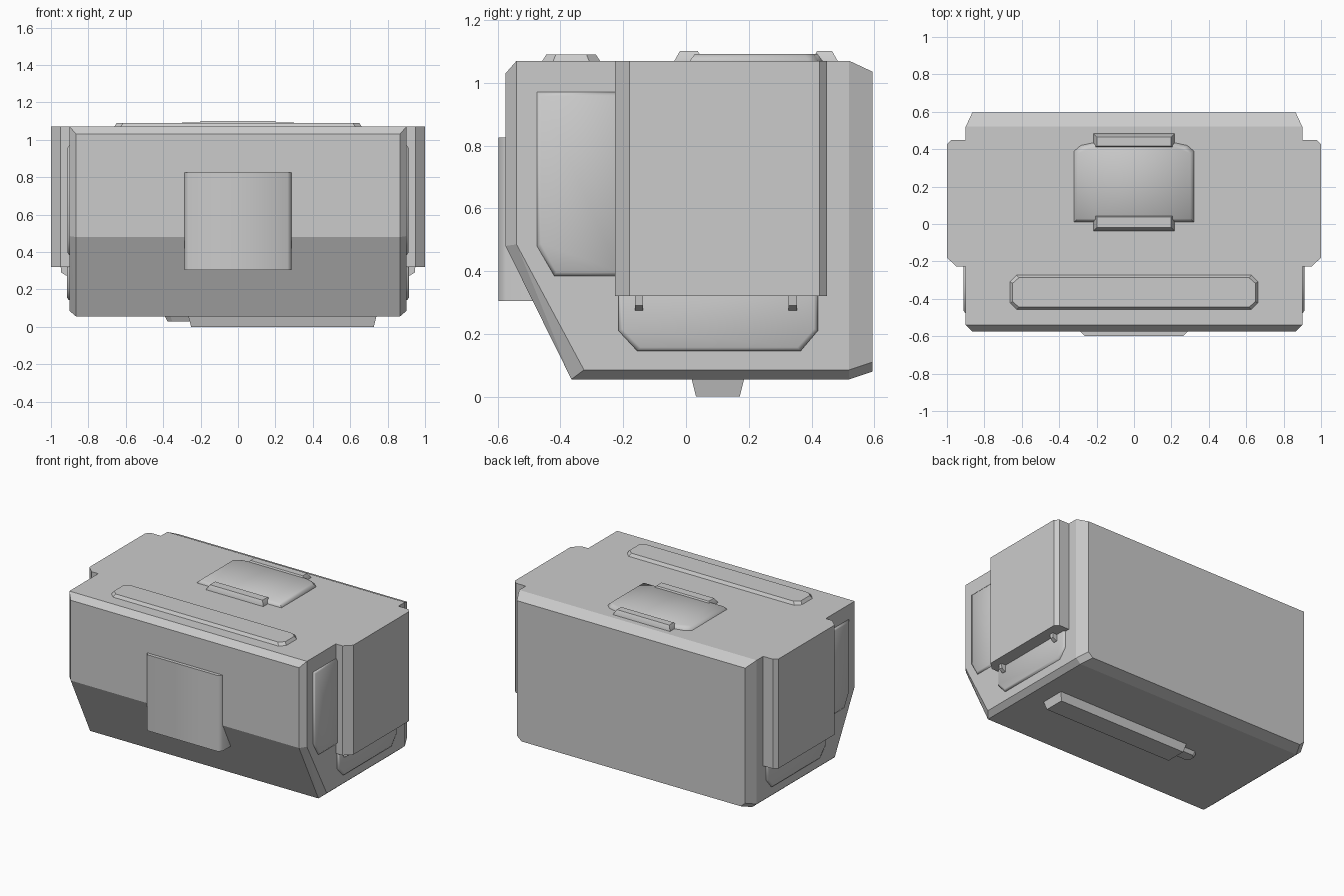
import bpy, bmesh, math

if "Cube" in bpy.data.objects:
    bpy.data.objects.remove(bpy.data.objects["Cube"])


def finish(name, bm, smooth=None, mirror=False):
    bmesh.ops.recalc_face_normals(bm, faces=bm.faces)
    mesh = bpy.data.meshes.new(name)
    bm.to_mesh(mesh)
    bm.free()
    ob = bpy.data.objects.new(name, mesh)
    bpy.context.collection.objects.link(ob)
    if mirror:
        ob.modifiers.new("Mirror", 'MIRROR')
    if smooth:
        bpy.ops.object.select_all(action='DESELECT')
        ob.select_set(True)
        bpy.context.view_layer.objects.active = ob
        bpy.ops.object.shade_smooth_by_angle(angle=math.radians(smooth))
    return ob


def inset(poly, d):
    """Shrink an outline by d on each side of its bounding box."""
    out = []
    axes = list(zip(*poly))
    for p in poly:
        q = []
        for v, vals in zip(p, axes):
            lo, hi = min(vals), max(vals)
            mid = (lo + hi) / 2
            q.append(mid + (v - mid) * (hi - lo - 2 * d) / (hi - lo))
        out.append(tuple(q))
    return out


def loft(name, poly, levels, axis, smooth=None, mirror=False):
    """Stack outline copies along an axis; levels = (position, inset)."""
    place = {'x': lambda u, v, h: (h, u, v),
             'y': lambda u, v, h: (u, h, v),
             'z': lambda u, v, h: (u, v, h)}[axis]
    bm = bmesh.new()
    rings = [[bm.verts.new(place(u, v, h)) for u, v in inset(poly, d)]
             for h, d in levels]
    n = len(poly)
    for a, b in zip(rings, rings[1:]):
        for i in range(n):
            j = (i + 1) % n
            bm.faces.new((a[i], a[j], b[j], b[i]))
    bm.faces.new(rings[0][::-1])
    bm.faces.new(rings[-1])
    return finish(name, bm, smooth, mirror)


def rect(u0, u1, v0, v1, c=0.0):
    """Rectangle outline, optionally with cut corners."""
    if c == 0:
        return [(u0, v0), (u1, v0), (u1, v1), (u0, v1)]
    return [(u0 + c, v0), (u1 - c, v0), (u1, v0 + c), (u1, v1 - c),
            (u1 - c, v1), (u0 + c, v1), (u0, v1 - c), (u0, v0 + c)]


# Main chamfered body, the hull of one mirrored set of corners
corners = [(.9, -.54, 1.07), (.9, -.54, .485), (.9, -.325, .085),
           (.9, .52, .085), (.9, .52, 1.07),
           (.865, -.575, 1.03), (.865, -.575, .48), (.865, -.365, .055),
           (.865, .52, .055), (.865, .595, 1.035), (.865, .595, .11),
           (.83, .595, .08)]
bm = bmesh.new()
for x, y, z in corners:
    for s in (-1, 1):
        bm.verts.new((s * x, y, z))
bmesh.ops.convex_hull(bm, input=bm.verts[:])
bmesh.ops.dissolve_limit(bm, angle_limit=math.radians(2),
                         verts=bm.verts[:], edges=bm.edges[:])
finish("body", bm)

# Thick side plates
loft("side_plate", [(.88, -.227), (.95, -.227), (1, -.18), (1, .425),
                    (.975, .45), (.88, .45)],
     [(.32, 0), (1.07, 0)], 'z', mirror=True)

# Rounded pads below the side plates
loft("lower_side_pad", [(-.155, .145), (.365, .145), (.42, .21), (.42, .4),
                        (-.215, .4), (-.215, .21)],
     [(.88, 0), (.907, 0), (.914, .012)], 'x', 60, True)

# Small hooks hanging below the side plates
for i, y in enumerate((-.15, .34)):
    loft(f"side_hook_{i + 1}", [(.89, .275), (.92, .275), (.945, .29),
                                (.95, .34), (.89, .34)],
         [(y - .013, 0), (y + .013, 0)], 'y', mirror=True)

# Cheek panels ahead of the side plates
loft("cheek_panel", [(-.42, .385), (-.2, .385), (-.2, .97), (-.475, .97),
                     (-.475, .48)],
     [(.88, 0), (.903, 0), (.912, .012)], 'x', 60, True)

# Front plate
loft("front_plate", [(-.287, -.45), (.287, -.45), (.287, -.575),
                     (.265, -.598), (-.265, -.598), (-.287, -.575)],
     [(.305, 0), (.825, 0)], 'z', 60)

# Long strip on the top
loft("top_strip", rect(-.662, .662, -.458, -.274, .035),
     [(1.05, 0), (1.07, 0), (1.09, .013)], 'z')

# Top hatch with side wings
half = [(.215, -.035), (.215, .012), (.32, .012), (.32, .39),
        (.285, .42), (.215, .435), (.215, .483)]
outline = half + [(-x, y) for x, y in reversed(half)]
loft("top_hatch", outline, [(1.05, 0), (1.07, 0), (1.092, .02)], 'z', 60)

# Raised ridges at the front and back of the hatch
for name, y0, y1 in (("front", -.037, .055), ("back", .4, .483)):
    loft(f"hatch_ridge_{name}", rect(-.217, .217, y0, y1),
         [(1.05, 0), (1.07, 0), (1.102, .018)], 'z', 60)

# Keel bar and its small end tab underneath
loft("keel_bar", rect(-.265, .74, .018, .185),
     [(.07, 0), (.055, 0), (0, .014)], 'z')
loft("keel_tab", [(-.2, .055), (-.2, .15), (-.36, .15), (-.39, .125),
                  (-.39, .08), (-.36, .055)],
     [(.07, 0), (.055, 0), (.03, .012)], 'z')
